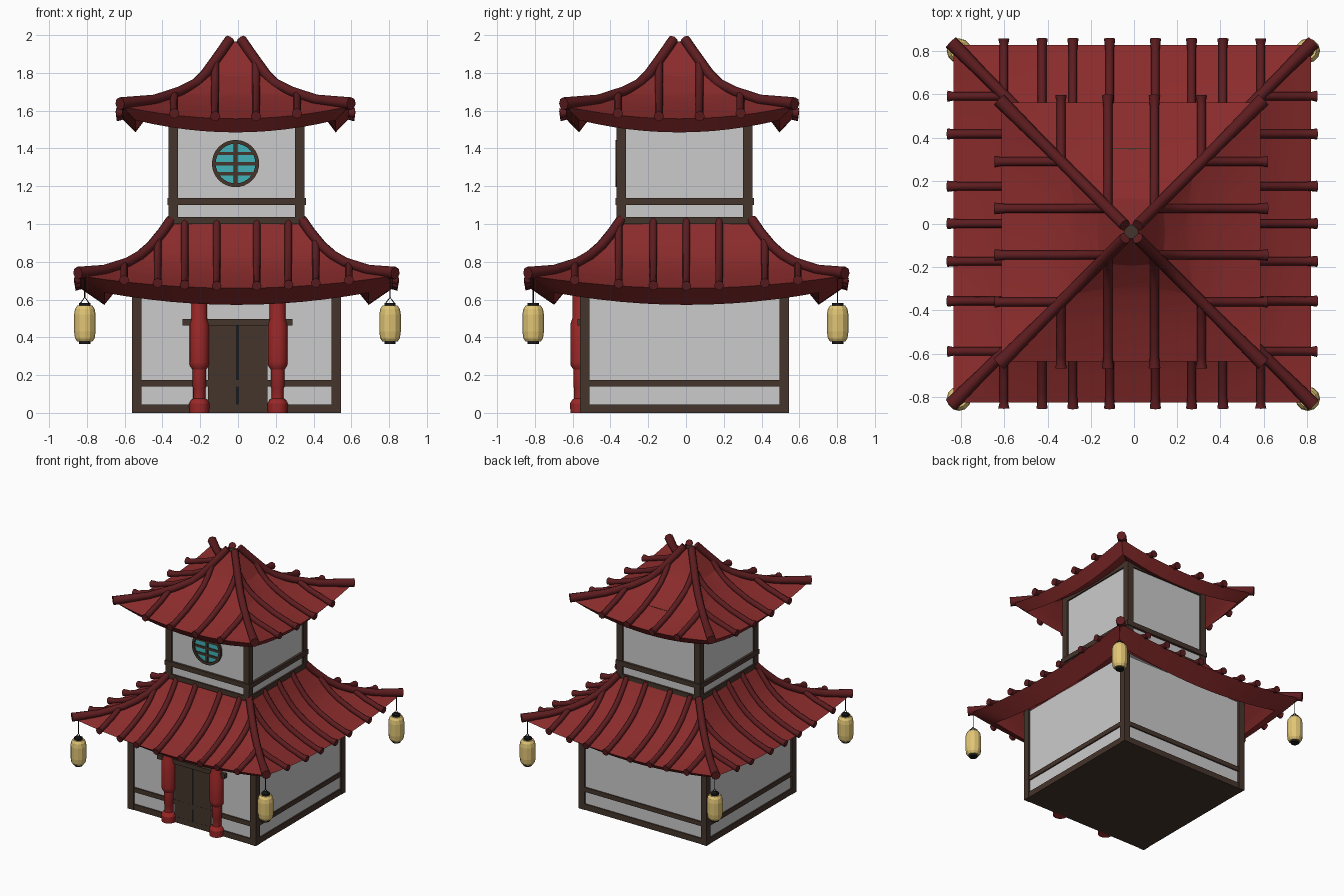
import bpy, bmesh, math
from mathutils import Matrix, Vector

if "Cube" in bpy.data.objects:
    bpy.data.objects.remove(bpy.data.objects["Cube"])

C = -0.007  # shared centre of the two storeys


def mat(name, r, g, b):
    m = bpy.data.materials.new(name)
    m.diffuse_color = (r, g, b, 1)
    m.use_nodes = True
    m.node_tree.nodes["Principled BSDF"].inputs["Base Color"].default_value = m.diffuse_color
    return m


ROOF = mat("roof_red", 0.26, 0.025, 0.025)
RIB = mat("rib_red", 0.11, 0.012, 0.014)
WOOD = mat("dark_wood", 0.06, 0.035, 0.025)
TEAL = mat("teal_glass", 0.05, 0.45, 0.48)
GOLD = mat("lantern_paper", 0.75, 0.56, 0.18)
PILLAR = mat("pillar_red", 0.33, 0.02, 0.02)
BLACK = mat("black", 0.01, 0.01, 0.01)


def finish(bm, name, material=None, smooth=False):
    bmesh.ops.recalc_face_normals(bm, faces=bm.faces)
    me = bpy.data.meshes.new(name)
    bm.to_mesh(me)
    bm.free()
    ob = bpy.data.objects.new(name, me)
    bpy.context.collection.objects.link(ob)
    if material:
        me.materials.append(material)
    if smooth:
        bpy.ops.object.select_all(action='DESELECT')
        ob.select_set(True)
        bpy.context.view_layer.objects.active = ob
        bpy.ops.object.shade_smooth_by_angle(angle=math.radians(30))
    return ob


def boxes(name, spans, material=None):
    """Boxes given as (x0, x1, y0, y1, z0, z1), joined in one object."""
    bm = bmesh.new()
    for x0, x1, y0, y1, z0, z1 in spans:
        m = Matrix.Translation(((x0 + x1) / 2, (y0 + y1) / 2, (z0 + z1) / 2))
        bmesh.ops.create_cube(bm, size=1, matrix=m @ Matrix.Diagonal((x1 - x0, y1 - y0, z1 - z0, 1)))
    return finish(bm, name, material)


def loft(bm, rings, close=False):
    vs = [[bm.verts.new(p) for p in ring] for ring in rings]
    n = len(vs[0])
    for a, b in zip(vs, vs[1:] + (vs[:1] if close else [])):
        for i in range(n):
            bm.faces.new((a[i], a[(i + 1) % n], b[(i + 1) % n], b[i]))
    return vs


def lathe(name, profile, x, y, segs, material, smooth=False):
    bm = bmesh.new()
    vs = loft(bm, [[(x + r * math.cos(math.tau * i / segs), y + r * math.sin(math.tau * i / segs), z)
                    for i in range(segs)] for r, z in profile])
    bm.faces.new(vs[0])
    bm.faces.new(vs[-1])
    return finish(bm, name, material, smooth)


def tubes(name, paths, material, radius, flare=1.0):
    """Round bars along point paths, widened at the last point."""
    cu = bpy.data.curves.new(name, 'CURVE')
    cu.dimensions = '3D'
    cu.bevel_depth = radius
    cu.bevel_resolution = 2
    cu.use_fill_caps = True
    for path in paths:
        sp = cu.splines.new('POLY')
        sp.points.add(len(path) - 1)
        for p, co in zip(sp.points, path):
            p.co = (*co, 1)
        sp.points[-1].radius = flare
    cu.materials.append(material)
    ob = bpy.data.objects.new(name, cu)
    bpy.context.collection.objects.link(ob)
    bpy.ops.object.select_all(action='DESELECT')
    ob.select_set(True)
    bpy.context.view_layer.objects.active = ob
    bpy.ops.object.convert(target='MESH')
    bpy.ops.object.shade_smooth_by_angle(angle=math.radians(50))


def storey(name, h, z0, z1, wall, beams):
    """Walled box with corner posts and horizontal beams (z0, z1, outset)."""
    boxes(name + "_walls", [(C - wall, C + wall, C - wall, C + wall, z0 + 0.01, z1 - 0.01)])
    w = 0.05
    spans = []
    for sx in (-1, 1):
        for sy in (-1, 1):
            xs, ys = sorted((sx * h, sx * (h - w))), sorted((sy * h, sy * (h - w)))
            spans.append((C + xs[0], C + xs[1], C + ys[0], C + ys[1], z0, z1))
    boxes(name + "_posts", spans, WOOD)
    spans = []
    for a, b, o in beams:
        e = h + o
        for s in (-1, 1):
            lo, hi = sorted((s * e, s * (e - w)))
            spans += [(C - e, C + e, C + lo, C + hi, a, b), (C + lo, C + hi, C - e, C + e, a, b)]
    boxes(name + "_beams", spans, WOOD)


def roof(name, cx, cy, prof, rim, lift, front_ribs, side_ribs, over, rad):
    """Four-sided curved roof; prof is the hip line, the face sags by lift between hips."""
    r0, r1 = prof[0][0], prof[-1][0]

    def surf(r, t):
        z = prof[-1][1]
        for (a, za), (b, zb) in zip(prof, prof[1:]):
            if r <= b:
                z = za + (zb - za) * (r - a) / (b - a)
                break
        s = min(1, (r - r0) / (r1 - r0))
        return z - lift * s * s * (1 - t * t)

    n = 12
    ts = [-1 + 2 * i / n for i in range(n)]

    def ring(r, zf):
        out = []
        for dx, dy, ex, ey in ((1, 0, 0, -1), (0, 1, 1, 0), (-1, 0, 0, 1), (0, -1, -1, 0)):
            out += [(cx + r * (t * dx + ex), cy + r * (t * dy + ey), zf(t)) for t in ts]
        return out

    rings = [ring(r, lambda t: surf(r, t)) for r, _ in prof]
    for r, z, k in rim:  # slanted fascia, then the underside
        rings.append(ring(r, lambda t: z - lift * k * (1 - t * t)))
    bm = bmesh.new()
    loft(bm, rings, close=True)
    finish(bm, name, ROOF, True)

    # tile ribs running down each face
    paths = []
    for vals, sides in ((front_ribs, ((0, -1), (0, 1))), (side_ribs, ((1, 0), (-1, 0)))):
        for a in vals:
            start = max(abs(a), r0)
            for ex, ey in sides:
                path = []
                for i in range(11):
                    r = start + (r1 + over - start) * i / 10
                    path.append((cx + r * ex + a * abs(ey), cy + r * ey + a * abs(ex), surf(r, a / r) + 0.012))
                paths.append(path)
    tubes(name + "_ribs", paths, RIB, rad, 1.3)
    # hip ribs on the corners
    paths = []
    for sx in (-1, 1):
        for sy in (-1, 1):
            rs = [r for r, _ in prof[:-1]] + [r1 + 0.012]
            paths.append([(cx + sx * r, cy + sy * r, surf(r, 1) + 0.015) for r in rs])
    tubes(name + "_hip_ribs", paths, RIB, 0.027, 1.25)


# storeys
storey("lower_storey", 0.553, 0, 0.72, 0.54, [(0, 0.045, -0.003), (0.14, 0.175, -0.003)])
boxes("floor", [(C - 0.545, C + 0.545, C - 0.545, C + 0.545, 0, 0.02)], WOOD)
storey("upper_storey", 0.36, 1.0, 1.633, 0.348,
       [(1.0, 1.037, 0.0), (1.10, 1.137, 0.006), (1.59, 1.633, -0.002)])

# roofs
roof("lower_roof", -0.008, 0.002,
     [(0.345, 1.01), (0.39, 0.945), (0.45, 0.872), (0.51, 0.82), (0.58, 0.78), (0.70, 0.742), (0.828, 0.725)],
     [(0.70, 0.637, 1), (0.65, 0.685, 0.8), (0.50, 0.76, 0.4), (0.345, 0.93, 0)], 0.065,
     [-0.595, -0.418, -0.275, -0.105, 0.107, 0.275, 0.42, 0.595],
     [-0.592, -0.359, -0.175, 0, 0.173, 0.415, 0.59], 0.028, 0.02)
roof("upper_roof", -0.013, -0.036,
     [(0.03, 1.963), (0.07, 1.905), (0.12, 1.835), (0.16, 1.78), (0.21, 1.73), (0.30, 1.685), (0.43, 1.643), (0.60, 1.622)],
     [(0.53, 1.55, 1), (0.49, 1.59, 0.8), (0.37, 1.63, 0.5), (0.02, 1.9, 0)], 0.065,
     [-0.325, -0.108, 0.108, 0.325], [-0.325, -0.108, 0.108, 0.325], 0.032, 0.021)
boxes("roof_cap", [(-0.045, 0.019, -0.068, -0.004, 1.85, 1.965)], WOOD)

# door
boxes("door", [(-0.16, -0.01, -0.556, -0.53, 0.045, 0.47), (0.005, 0.155, -0.556, -0.53, 0.045, 0.47)], WOOD)
boxes("door_seam", [(-0.012, 0.007, -0.553, -0.53, 0.045, 0.47)], BLACK)
boxes("door_lintel", [(-0.295, 0.288, -0.575, -0.53, 0.463, 0.497)], WOOD)

# entrance pillars
for side, x in (("left", -0.205), ("right", 0.21)):
    lathe(side + "_pillar", [(0.052, 0), (0.054, 0.05), (0.042, 0.07), (0.032, 0.075), (0.032, 0.13), (0.036, 0.14),
                             (0.036, 0.23), (0.05, 0.25), (0.052, 0.27), (0.052, 0.47), (0.042, 0.5), (0.042, 0.68)],
          x, -0.56, 16, PILLAR, True)

# round window
WX, WZ = -0.013, 1.32


def disc_ring(name, radii, y0, y1, material):
    bm = bmesh.new()
    rings = [[(WX + r * math.cos(math.tau * i / 32), y, WZ + r * math.sin(math.tau * i / 32)) for i in range(32)]
             for r, y in ((radii[0], y0), (radii[1], y0), (radii[1], y1), (radii[0], y1))]
    loft(bm, rings, close=True)
    return finish(bm, name, material, True)


disc_ring("window_frame", (0.105, 0.125), -0.373, -0.345, WOOD)
disc_ring("window_glass", (0.001, 0.11), -0.362, -0.345, TEAL)
bars = [(WX - 0.01, WX + 0.01, -0.37, -0.35, WZ - 0.11, WZ + 0.11)]
for dz in (-0.053, 0, 0.053):
    w = math.sqrt(0.11 ** 2 - dz ** 2)
    bars.append((WX - w, WX + w, -0.369, -0.35, WZ + dz - 0.009, WZ + dz + 0.009))
boxes("window_bars", bars, WOOD)

# corner lanterns
for sx in (-1, 1):
    for sy in (-1, 1):
        x, y = sx * 0.808 - 0.003, sy * 0.806 - 0.003
        tag = ("right" if sx > 0 else "left") + ("_back" if sy > 0 else "_front")
        lathe(tag + "_lantern", [(0.04, 0.377), (0.052, 0.395), (0.057, 0.43), (0.057, 0.52), (0.052, 0.55), (0.04, 0.568)],
              x, y, 12, GOLD)
        for part, z in (("bottom", 0.364), ("top", 0.566)):
            lathe(f"{tag}_lantern_{part}_cap", [(0.03, z), (0.03, z + 0.016)], x, y, 12, BLACK)
        tubes(tag + "_lantern_hanger",
              [[(x - 0.025, y, 0.578), (x, y, 0.612), (x + 0.025, y, 0.578)], [(x, y, 0.61), (x, y, 0.72)]], BLACK, 0.003)
